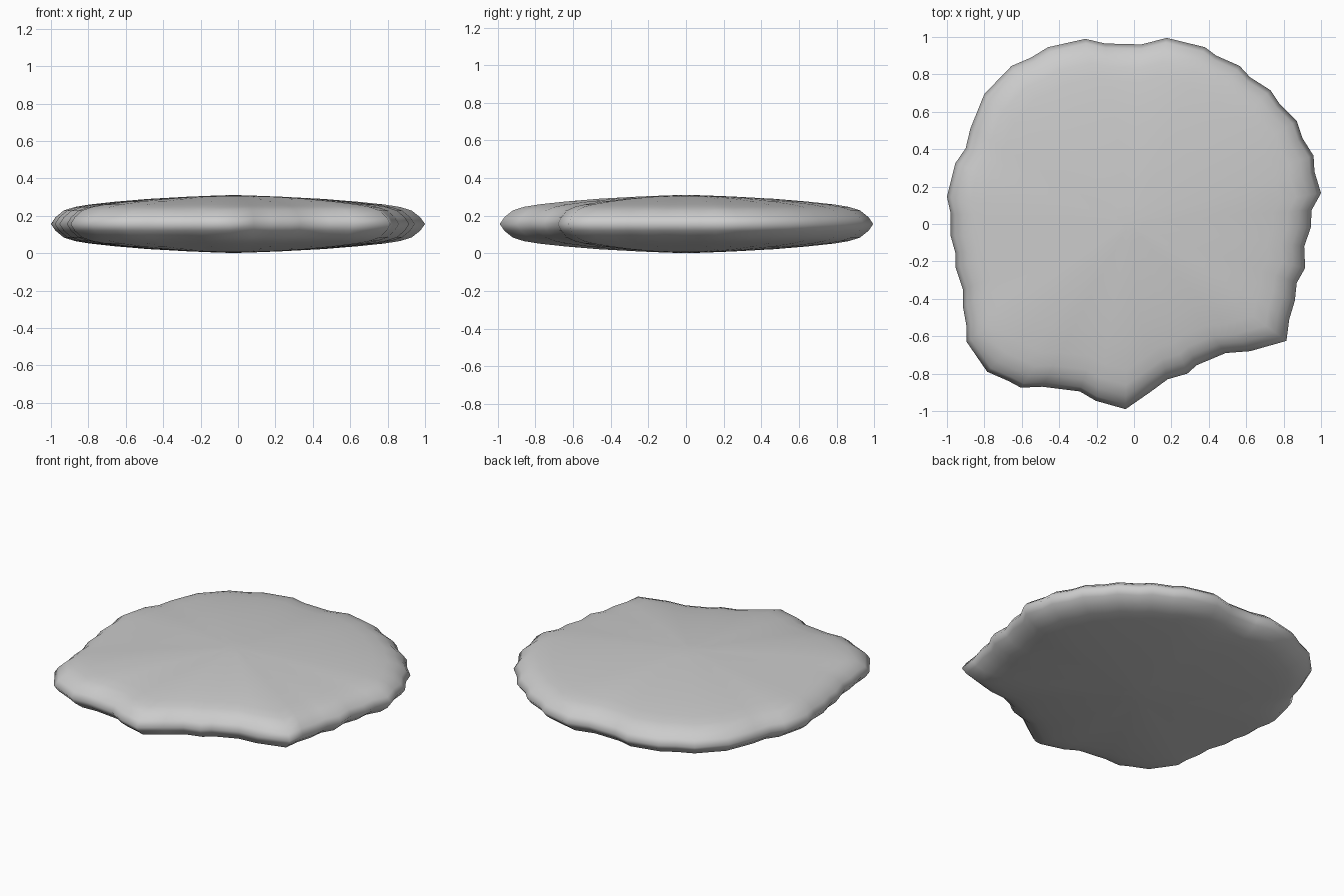
import bpy, bmesh
from mathutils import Vector

if "Cube" in bpy.data.objects:
    bpy.data.objects.remove(bpy.data.objects["Cube"])

# Fluted outline seen from above, clockwise from the back
OUTLINE = [
    (-.26, .99), (-.155, .965), (.04, .96), (.175, .995), (.38, .945), (.44, .90),
    (.565, .845), (.62, .785), (.73, .715), (.78, .64), (.87, .55), (.90, .46),
    (.96, .365), (.965, .28), (1.0, .165), (.95, .075), (.945, -.02), (.91, -.12),
    (.915, -.235), (.87, -.315), (.86, -.41), (.83, -.51), (.815, -.625),
    (.62, -.68), (.49, -.69), (.335, -.755), (.285, -.80), (.18, -.83),
    (.085, -.90), (-.045, -.99), (-.205, -.945), (-.29, -.895), (-.49, -.87),
    (-.605, -.875), (-.67, -.84), (-.785, -.79), (-.895, -.63), (-.895, -.55),
    (-.915, -.44), (-.915, -.35), (-.955, -.23), (-.955, -.155), (-.98, -.065),
    (-.98, .055), (-1.0, .145), (-.955, .325), (-.90, .405), (-.875, .51),
    (-.80, .695), (-.655, .845), (-.55, .89), (-.46, .945)]
# Domed half section: (fraction of radius, height above the mid plane)
SECTION = [(.1, .152), (.25, .146), (.47, .134), (.65, .119), (.79, .104),
           (.87, .091), (.93, .072), (.975, .036)]
CENTRE, MID, APEX = Vector((-.025, 0)), .156, .155

# Lens-shaped shell: upper rings, rim, mirrored lower rings
rings = SECTION + [(1, 0)] + [(t, -h) for t, h in reversed(SECTION)]
bm = bmesh.new()
loops = []
for t, h in rings:
    loops.append([bm.verts.new((*CENTRE.lerp(Vector(p), t), MID + h)) for p in OUTLINE])
top = bm.verts.new((*CENTRE, MID + APEX))
bottom = bm.verts.new((*CENTRE, MID - APEX))
n = len(OUTLINE)
for i in range(n):
    j = (i + 1) % n
    bm.faces.new((top, loops[0][i], loops[0][j]))
    bm.faces.new((bottom, loops[-1][j], loops[-1][i]))
    for a, b in zip(loops, loops[1:]):
        bm.faces.new((a[i], b[i], b[j], a[j]))
bmesh.ops.recalc_face_normals(bm, faces=bm.faces)
for f in bm.faces:
    f.smooth = True
mesh = bpy.data.meshes.new("fluted_shell")
bm.to_mesh(mesh)
bm.free()
shell = bpy.data.objects.new("fluted_shell", mesh)
bpy.context.collection.objects.link(shell)
